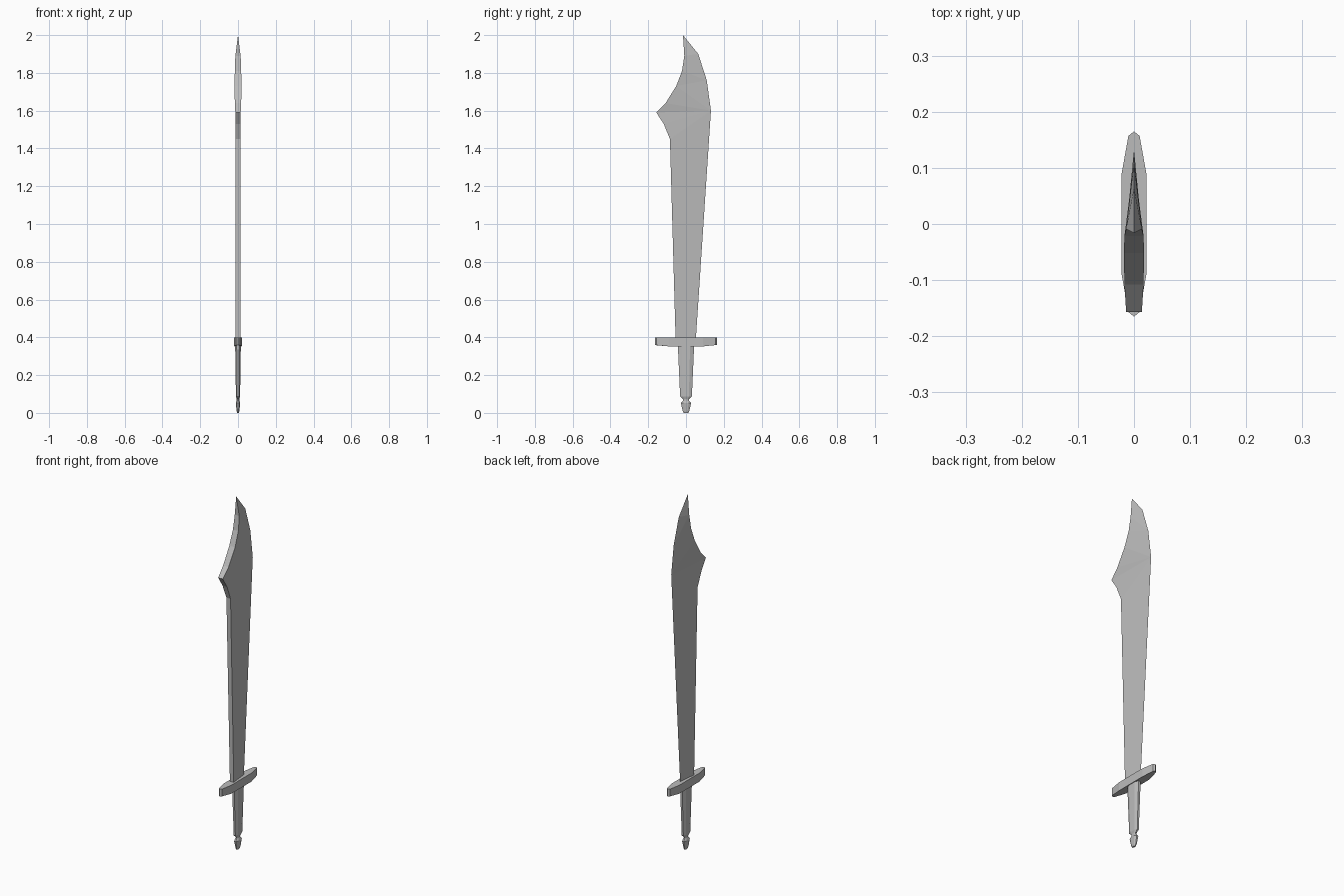
import bpy
import bmesh

cube = bpy.data.objects.get("Cube")
if cube:
    bpy.data.objects.remove(cube, do_unlink=True)

steel = bpy.data.materials.new("grey steel")
steel.use_nodes = True
GREY = (0.5, 0.5, 0.5, 1)
steel.diffuse_color = GREY
steel.node_tree.nodes["Principled BSDF"].inputs["Base Color"].default_value = GREY


def finish(name, bm):
    bmesh.ops.recalc_face_normals(bm, faces=bm.faces)
    mesh = bpy.data.meshes.new(name)
    bm.to_mesh(mesh)
    bm.free()
    mesh.materials.append(steel)
    obj = bpy.data.objects.new(name, mesh)
    bpy.context.collection.objects.link(obj)
    return obj


def loft(name, rings):
    """Join equal-sized rings of points into a closed solid."""
    bm = bmesh.new()
    loops = [[bm.verts.new(p) for p in ring] for ring in rings]
    n = len(loops[0])
    for a, b in zip(loops, loops[1:]):
        for i in range(n):
            j = (i + 1) % n
            bm.faces.new((a[i], a[j], b[j], b[i]))
    bm.faces.new(loops[0])
    bm.faces.new(loops[-1])
    return finish(name, bm)


def octagon(hx, hy, z, flat=0.5):
    """Eight-sided ring with a flat on each side."""
    quarter = [(hx, hy * flat), (hx * 0.45, hy)]
    pts = quarter + [(-x, y) for x, y in reversed(quarter)]
    pts += [(-x, -y) for x, y in pts]
    return [(x, y, z) for x, y in pts]


# Blade: thick spine (y, z, half thickness) and a sharp cutting edge (y, z)
spine = [(-0.055, 0.39, 0.012), (-0.085, 1.45, 0.013), (-0.118, 1.53, 0.014),
         (-0.157, 1.59, 0.014), (-0.108, 1.64, 0.017), (-0.052, 1.73, 0.018),
         (-0.021, 1.81, 0.017), (-0.009, 1.89, 0.014)]
edge = [(0.052, 0.39), (0.132, 1.6), (0.11, 1.76), (0.065, 1.9)]
bm = bmesh.new()
tip = bm.verts.new((0, -0.016, 2.0))
sharp = [bm.verts.new((0, y, z)) for y, z in edge]
sides = [[bm.verts.new((s * t, y, z)) for y, z, t in spine] for s in (1, -1)]
# each flank is a strip of triangles from spine to edge
links = [(0, 0, 1), (1, 0, 1), (1, 1, 2), (2, 1, 3), (3, 1, 4), (4, 1, 5),
         (5, 1, 2), (5, 2, 6), (6, 2, 7), (7, 2, 3)]
for left in sides:
    bm.faces.new((left[0], sharp[0], sharp[1], left[1]))
    for i in range(1, 5):
        bm.faces.new((left[i], sharp[1], left[i + 1]))
    bm.faces.new((left[5], sharp[1], sharp[2]))
    for i in (5, 6):
        bm.faces.new((left[i], sharp[2], left[i + 1]))
    bm.faces.new((left[7], sharp[2], sharp[3]))
    bm.faces.new((left[7], sharp[3], tip))
a, b = sides
for i in range(len(spine) - 1):
    bm.faces.new((a[i], a[i + 1], b[i + 1], b[i]))
bm.faces.new((a[-1], tip, b[-1]))
bm.faces.new((a[0], b[0], sharp[0]))
finish("blade", bm)

# Guard: long plate pointed at both ends, its underside rising outward
half = [(0.022, 0.09), (0.01, 0.157), (0, 0.165), (-0.01, 0.157), (-0.022, 0.09)]
outline = half + [(-x, -y) for x, y in half]
loft("guard", [[(x, y, 0.352 if abs(y) < 0.1 else 0.359) for x, y in outline],
               [(x, y, 0.4) for x, y in outline]])

# Grip: tapered eight-sided handle
loft("grip", [octagon(0.007, 0.018, 0.074), octagon(0.011, 0.031, 0.086),
              octagon(0.015, 0.043, 0.356)])

# Pommel: narrow neck above a faceted tapering knob
loft("pommel", [octagon(0.005, 0.012, 0), octagon(0.007, 0.017, 0.008),
                octagon(0.012, 0.027, 0.052), octagon(0.007, 0.015, 0.066),
                octagon(0.007, 0.018, 0.078)])
